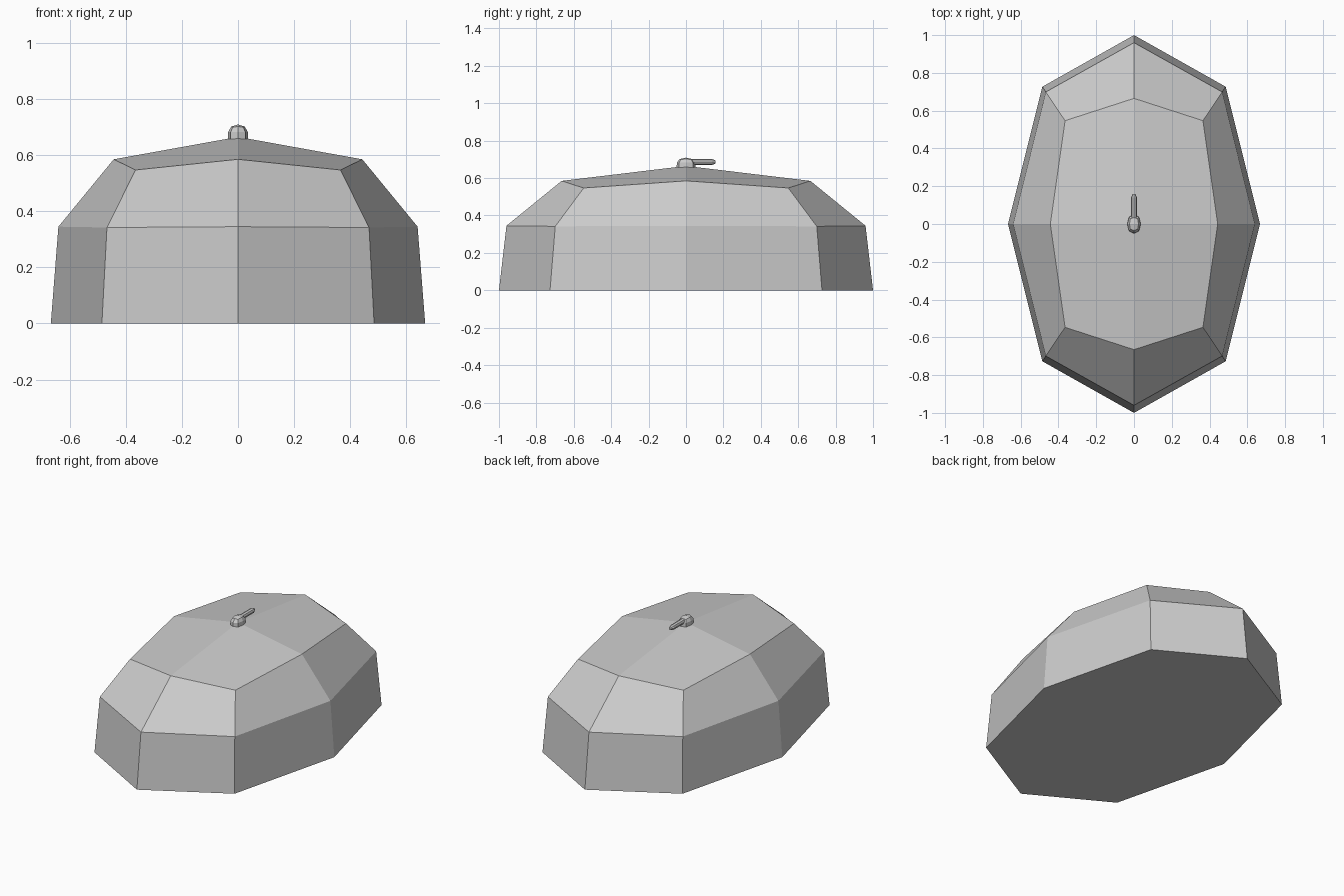
import bpy, bmesh
from math import pi, cos, sin

if "Cube" in bpy.data.objects:
    bpy.data.objects.remove(bpy.data.objects["Cube"])


def make_object(name, bm):
    bmesh.ops.recalc_face_normals(bm, faces=bm.faces[:])
    mesh = bpy.data.meshes.new(name)
    bm.to_mesh(mesh)
    bm.free()
    obj = bpy.data.objects.new(name, mesh)
    bpy.context.collection.objects.link(obj)
    return obj


def octagon(bm, side, corner, end):
    """Eight points symmetric in x and y; side=(x,z), corner=(x,y,z), end=(y,z)."""
    (sx, sz), (cx, cy, cz), (ey, ez) = side, corner, end
    pts = [(sx, 0, sz), (cx, cy, cz), (0, ey, ez), (-cx, cy, cz),
           (-sx, 0, sz), (-cx, -cy, cz), (0, -ey, ez), (cx, -cy, cz)]
    return [bm.verts.new(p) for p in pts]


def bridge(bm, a, b):
    n = len(a)
    for i in range(n):
        j = (i + 1) % n
        bm.faces.new((a[i], a[j], b[j], b[i]))


def dome(name, levels, apex_z):
    bm = bmesh.new()
    rings = [octagon(bm, *level) for level in levels]
    bm.faces.new(rings[0])
    for a, b in zip(rings, rings[1:]):
        bridge(bm, a, b)
    # Roof of four quads meeting at the apex
    apex = bm.verts.new((0, 0, apex_z))
    top = rings[-1]
    for i in range(0, 8, 2):
        bm.faces.new((apex, top[i], top[i + 1], top[(i + 2) % 8]))
    return make_object(name, bm)


# Main faceted shell
dome("dome_body", [
    ((0.667, 0), (0.485, 0.727, 0), (1.0, 0)),
    ((0.64, 0.345), (0.467, 0.699, 0.342), (0.96, 0.345)),
    ((0.443, 0.585), (0.365, 0.547, 0.547), (0.665, 0.585)),
], 0.665)

# Small pivot knob on the apex
dome("pivot_knob", [
    ((0.036, 0.655), (0.026, 0.038, 0.655), (0.05, 0.655)),
    ((0.035, 0.682), (0.026, 0.037, 0.682), (0.049, 0.682)),
    ((0.024, 0.702), (0.019, 0.028, 0.699), (0.034, 0.702)),
], 0.709)

# Lever pointing to the back, with a tapered tip
bm = bmesh.new()
rings = []
for y, r in [(0.0, 0.016), (0.14, 0.016), (0.158, 0.008)]:
    rings.append([bm.verts.new((r * cos(k * pi / 4), y, 0.686 + r * sin(k * pi / 4)))
                  for k in range(8)])
for a, b in zip(rings, rings[1:]):
    bridge(bm, a, b)
bm.faces.new(rings[0])
bm.faces.new(rings[-1])
make_object("lever", bm)
